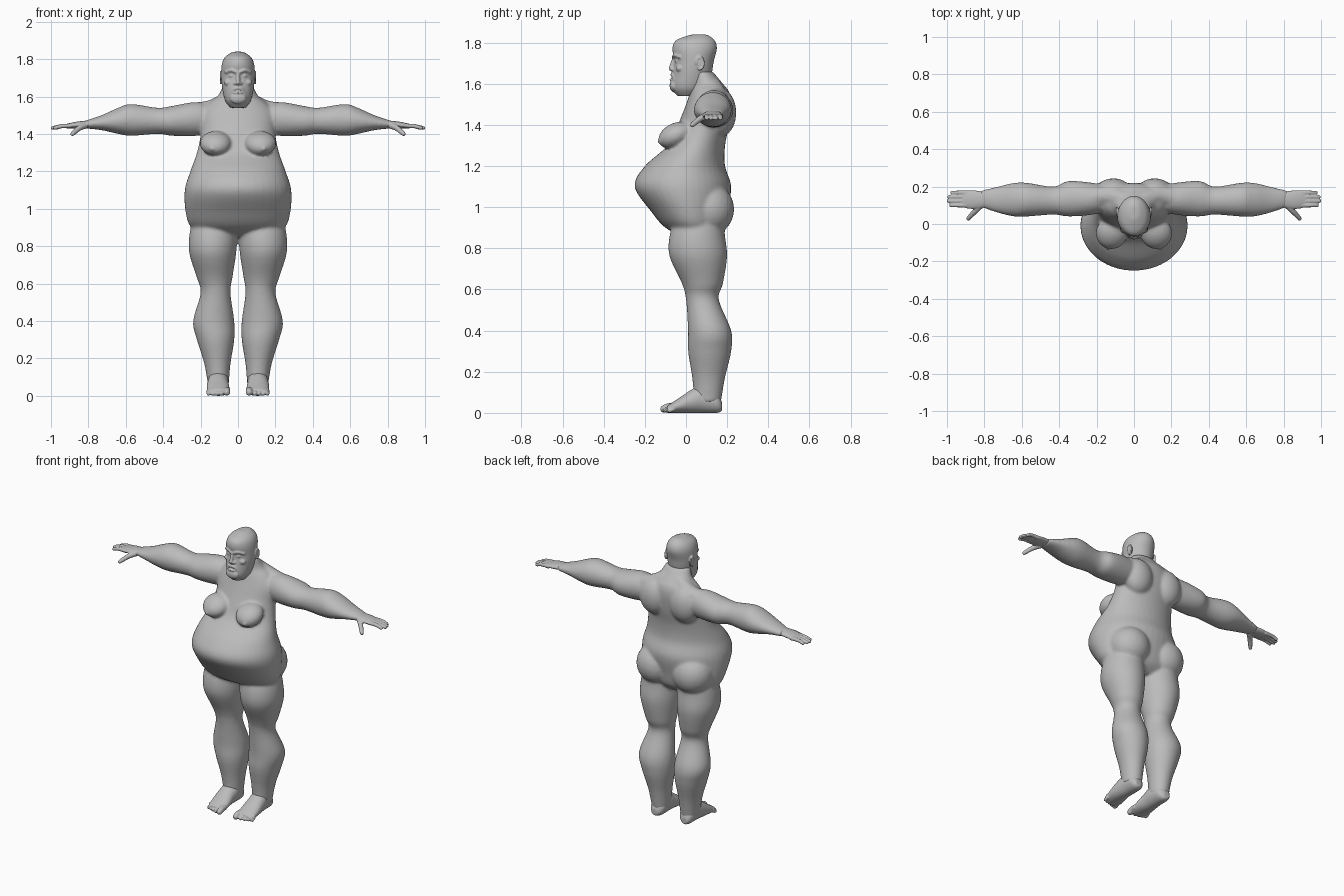
import bpy, bmesh, math
from mathutils import Vector, Matrix

default_cube = bpy.data.objects.get("Cube")
if default_cube:
    bpy.data.objects.remove(default_cube, do_unlink=True)

SIDES = {"left": 1, "right": -1}

# Single clay colour
clay = bpy.data.materials.new("grey_clay")
clay.use_nodes = True
grey = (.5, .5, .5, 1)
clay.diffuse_color = grey
clay.node_tree.nodes["Principled BSDF"].inputs["Base Color"].default_value = grey


def spline(rows, steps):
    """Catmull-Rom interpolation of equal length number rows."""
    rows = [Vector(row) for row in rows]
    padded = [rows[0]] + rows + [rows[-1]]
    result = []
    for before, start, end, after in zip(padded, padded[1:], padded[2:], padded[3:]):
        leave, arrive = (end - before) / 2, (after - start) / 2
        for step in range(steps):
            t = step / steps
            ease = t * t * (3 - 2 * t)
            result.append(start.lerp(end, ease) + leave * t * (1 - t) ** 2 - arrive * t * t * (1 - t))
    return result + [rows[-1]]


def sweep(bm, axis, rows, side=1, segments=40):
    """Oval rings along an axis; each row is position, then low and high of the other two axes."""
    first, second = [i for i in range(3) if i != axis]
    rings = []
    for position, low_a, high_a, low_b, high_b in spline(rows, steps=6):
        ring = []
        for i in range(segments):
            angle = math.tau * i / segments
            point = Vector((0, 0, 0))
            point[axis] = position
            point[first] = (low_a + high_a + (high_a - low_a) * math.cos(angle)) / 2
            point[second] = (low_b + high_b + (high_b - low_b) * math.sin(angle)) / 2
            point.x *= side
            ring.append(bm.verts.new(point))
        rings.append(ring)
    for lower, upper in zip(rings, rings[1:]):
        for i in range(segments):
            j = (i + 1) % segments
            bm.faces.new((lower[i], lower[j], upper[j], upper[i]))
    bm.faces.new(rings[0])
    bm.faces.new(rings[-1])


def blob(bm, centre, radii, side=1, tilt=0, detail=3):
    """Ellipsoid, tilted about the x axis."""
    x, y, z = centre
    matrix = (Matrix.Translation((x * side, y, z)) @ Matrix.Rotation(tilt, 4, "X")
              @ Matrix.Diagonal((*radii, 1)))
    bmesh.ops.create_icosphere(bm, subdivisions=detail, radius=1, matrix=matrix)


def chain(bm, rows, radius, end_radius=None, side=1):
    """Rounded tube through points, tapering to its end radius."""
    points = spline(rows, steps=9)
    for i, point in enumerate(points):
        taper = i / (len(points) - 1)
        r = radius + ((end_radius or radius) - radius) * taper
        blob(bm, point, (r, r, r), side, detail=2)


def fuse(name, bm, voxel, smoothing):
    """Merge the overlapping forms into one smooth skin."""
    bmesh.ops.recalc_face_normals(bm, faces=bm.faces)
    mesh = bpy.data.meshes.new(name)
    bm.to_mesh(mesh)
    bm.free()
    obj = bpy.data.objects.new(name, mesh)
    bpy.context.collection.objects.link(obj)
    mesh.materials.append(clay)
    bpy.ops.object.select_all(action="DESELECT")
    bpy.context.view_layer.objects.active = obj
    obj.select_set(True)
    skin = obj.modifiers.new("skin", "REMESH")
    skin.mode = "VOXEL"
    skin.voxel_size = voxel
    soften = obj.modifiers.new("soften", "SMOOTH")
    soften.factor = .5
    soften.iterations = smoothing
    for modifier_name in ("skin", "soften"):
        bpy.ops.object.modifier_apply(modifier=modifier_name)
    bpy.ops.object.shade_smooth()


# Torso with a big belly: height, half width, front, back
torso = [(.85, .16, 0, .13), (.9, .25, -.1, .18), (.98, .28, -.17, .2), (1.1, .285, -.25, .22),
         (1.2, .255, -.2, .19), (1.3, .22, -.09, .19), (1.4, .2, -.04, .21), (1.5, .2, 0, .22),
         (1.56, .16, .02, .21), (1.6, .11, .03, .18), (1.66, .08, .03, .13)]
# Leg: height, inner, outer, front, back
leg = [(.95, .01, .24, -.05, .18), (.86, .005, .26, -.08, .19), (.76, .01, .26, -.08, .2),
       (.63, .03, .22, -.02, .18), (.55, .04, .2, 0, .16), (.4, .02, .24, .01, .22),
       (.3, .02, .22, .01, .22), (.17, .04, .18, .03, .19), (.05, .05, .16, .04, .17)]
# Arm: reach, front, back, underside, top
arm = [(.1, .08, .2, 1.42, 1.54), (.22, .05, .22, 1.39, 1.57), (.35, .04, .23, 1.39, 1.55),
       (.43, .05, .2, 1.4, 1.54), (.57, .04, .22, 1.39, 1.56), (.64, .04, .22, 1.4, 1.54),
       (.73, .06, .2, 1.42, 1.5), (.82, .09, .18, 1.43, 1.47)]
body = bmesh.new()
sweep(body, 2, [(z, -width, width, front, back) for z, width, front, back in torso])
for side in SIDES.values():
    sweep(body, 2, leg, side)
    sweep(body, 0, arm, side)
    chest = Vector((.12, -.05, 1.35))
    blob(body, chest, (.085, .09, .06), side, tilt=.45)
    nipple = chest + Vector((.02, -.08, -.03))
    blob(body, nipple, (.012, .012, .012), side)
    buttock = (.13, .11, .99)
    blob(body, buttock, (.13, .125, .13), side)
    shoulder_blade = (.11, .165, 1.46)
    blob(body, shoulder_blade, (.1, .08, .12), side)
    neck_slope = [(.05, .13, 1.58), (.14, .15, 1.53), (.23, .14, 1.51)]
    chain(body, neck_slope, .05, .06, side)
fuse("body", body, voxel=.008, smoothing=12)

# Head: height, half width, front, back
skull = [(1.54, .04, -.04, .05), (1.58, .07, -.07, .1), (1.65, .085, -.065, .125), (1.71, .09, -.057, .135),
         (1.77, .087, -.066, .15), (1.81, .07, -.05, .14), (1.835, .035, .01, .11), (1.84, .01, .04, .09)]
head = bmesh.new()
sweep(head, 2, [(z, -width, width, front, back) for z, width, front, back in skull])
nose_bridge, nose_tip = Vector((0, -.06, 1.72)), Vector((0, -.072, 1.675))
chain(head, [nose_bridge, nose_tip], .009, .013)
beard, lower_lip = (0, -.06, 1.59), (0, -.07, 1.62)
blob(head, beard, (.045, .02, .03))
blob(head, lower_lip, (.026, .011, .006))
for side in SIDES.values():
    nostril = nose_tip + Vector((.014, .01, -.006))
    blob(head, nostril, (.01, .012, .009), side)
    brow = [(.008, -.06, 1.73), (.035, -.054, 1.74), (.064, -.03, 1.73)]
    chain(head, brow, .009, side=side)
    eye, cheek = (.034, -.043, 1.71), (.05, -.03, 1.675)
    blob(head, eye, (.014, .012, .009), side)
    blob(head, cheek, (.026, .02, .018), side)
    moustache = [(0, -.068, 1.645), (.02, -.063, 1.64), (.036, -.052, 1.615)]
    chain(head, moustache, .009, side=side)
    ear = Vector((.088, .068, 1.7))
    blob(head, ear, (.007, .018, .03), side, tilt=-.2)
    rim = []
    for i in range(7):
        angle = math.pi * (1 - i / 4)
        rim.append(ear + Vector((.005, .018 * math.cos(angle), .03 * math.sin(angle))))
    chain(head, rim, .005, .006, side)
fuse("head", head, voxel=.0045, smoothing=3)

# Hands, palm down: reach, front, back, underside, top
palm = [(.78, .09, .17, 1.434, 1.474), (.86, .08, .18, 1.43, 1.466), (.92, .09, .175, 1.43, 1.453)]
finger_tips = [.978, .991, .988, .972]
for label, side in SIDES.items():
    hand = bmesh.new()
    sweep(hand, 0, palm, side)
    for i, tip in enumerate(finger_tips):
        y = .1 + i * .0225
        finger = [(.89, y, 1.443), (.94, y, 1.442), (tip, y, 1.432)]
        chain(hand, finger, .013, .0105, side)
    thumb = [(.82, .1, 1.445), (.85, .068, 1.43), (.885, .03, 1.4)]
    chain(hand, thumb, .019, .012, side)
    fuse(label + "_hand", hand, voxel=.004, smoothing=3)

# Feet from heel to toes: depth, inner, outer, underside, top
sole = [(.175, .09, .13, .01, .05), (.15, .06, .15, 0, .1), (.08, .05, .16, 0, .135), (.03, .05, .165, 0, .115),
        (-.03, .045, .167, 0, .075), (-.09, .046, .16, 0, .036)]
for label, side in SIDES.items():
    foot = bmesh.new()
    sweep(foot, 1, sole, side)
    for i in range(5):
        r = .0135 - .0007 * i if i else .019
        x = .068 + .0225 * i if i else .06
        reach = .007 * i - .107
        toe = [(x, -.06, .03), (x, reach + .02, r + .009), (x, reach, r)]
        chain(foot, toe, r, side=side)
    fuse(label + "_foot", foot, voxel=.004, smoothing=3)
